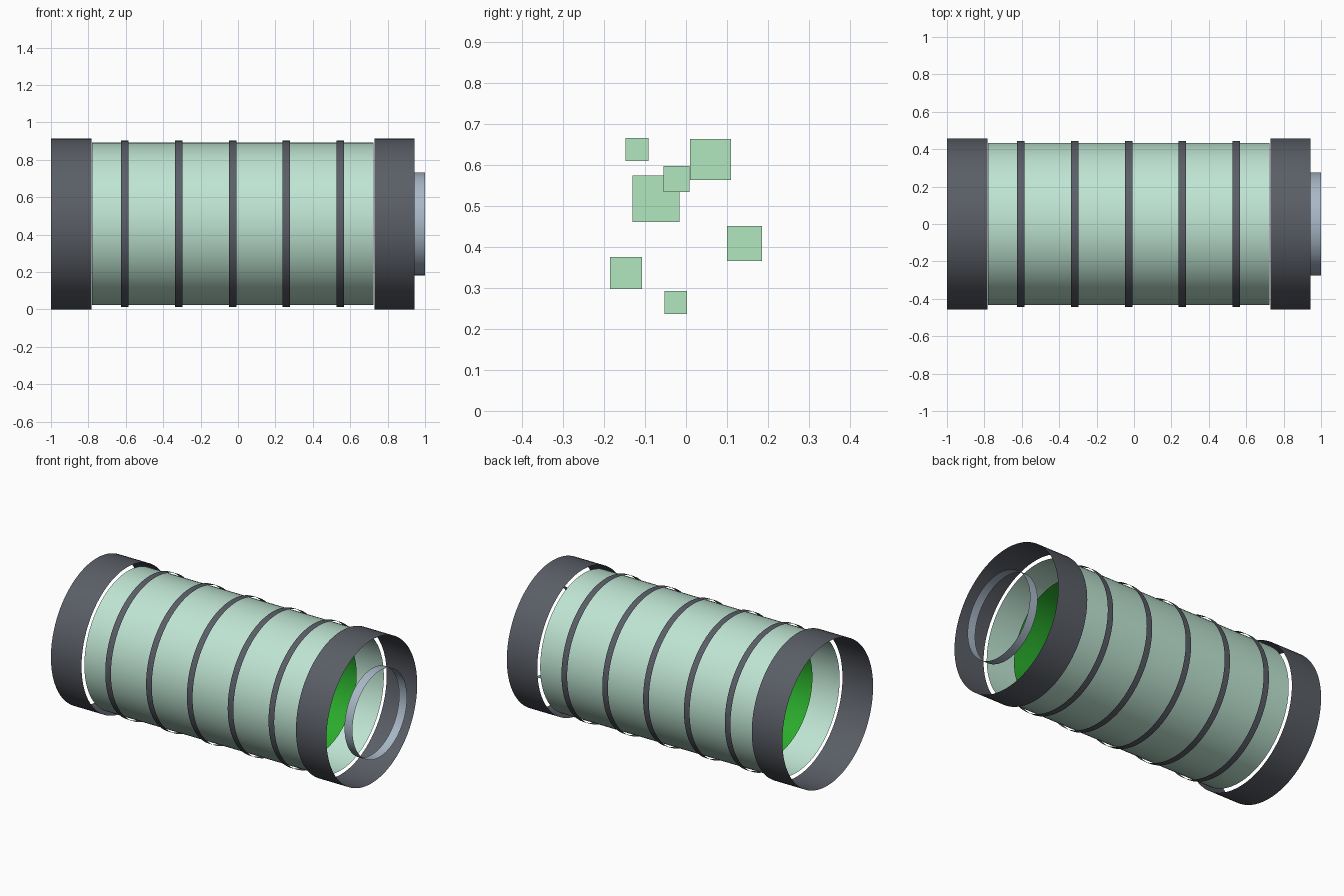
import bpy, bmesh, math
from mathutils import Matrix

if "Cube" in bpy.data.objects:
    bpy.data.objects.remove(bpy.data.objects["Cube"])

AXIS_Z = 0.457   # height of the tank's axis


def srgb(r, g, b):
    f = lambda c: c / 12.92 if c <= 0.04045 else ((c + 0.055) / 1.055) ** 2.4
    return (f(r / 255), f(g / 255), f(b / 255), 1.0)


def material(name, rgb):
    m = bpy.data.materials.new(name)
    m.diffuse_color = srgb(*rgb)
    m.use_nodes = True
    m.node_tree.nodes["Principled BSDF"].inputs["Base Color"].default_value = m.diffuse_color
    return m


glass = material("pale_green_glass", (191, 229, 211))
metal = material("dark_metal", (90, 94, 102))
steel = material("light_steel", (168, 183, 198))
liquid = material("green_liquid", (42, 172, 44))
bubble = material("bubble_green", (178, 231, 192))


def add_object(name, bm, mat):
    me = bpy.data.meshes.new(name)
    bm.to_mesh(me)
    bm.free()
    me.materials.append(mat)
    ob = bpy.data.objects.new(name, me)
    bpy.context.collection.objects.link(ob)
    return ob


def tube(name, x0, x1, radius, mat, sides=96):
    """Open thin cylinder lying along x."""
    bm = bmesh.new()
    place = (Matrix.Translation(((x0 + x1) / 2, 0, AXIS_Z))
             @ Matrix.Rotation(math.pi / 2, 4, 'Y'))
    bmesh.ops.create_cone(bm, cap_ends=False, segments=sides, radius1=radius,
                          radius2=radius, depth=x1 - x0, matrix=place)
    # make the walls face outward
    for f in bm.faces:
        f.smooth = True
        c = f.calc_center_median()
        f.normal_update()
        if f.normal.y * c.y + f.normal.z * (c.z - AXIS_Z) < 0:
            f.normal_flip()
    return add_object(name, bm, mat)


# Main shell and the liquid inside it
tube("glass_shell", -0.78, 0.725, 0.434, glass)
tube("liquid_core", -0.64, 0.585, 0.36, liquid)

# End collars and outlet
tube("left_collar", -1.0, -0.784, 0.457, metal)
tube("right_collar", 0.729, 0.944, 0.457, metal)
tube("outlet_ring", 0.944, 1.0, 0.275, steel)

# Bands around the shell
for i in range(5):
    x = -0.605 + i * 0.288
    tube(f"band_{i + 1}", x - 0.02, x + 0.02, 0.445, metal)

# Square bubbles floating in the liquid: x, y, z, size
bubbles = [
    (-0.45, -0.120, 0.638, 0.056),
    (-0.30, 0.060, 0.614, 0.100),
    (0.06, -0.0235, 0.566, 0.064),
    (-0.10, -0.073, 0.518, 0.114),
    (0.20, 0.143, 0.409, 0.086),
    (-0.20, -0.146, 0.337, 0.078),
    (0.36, -0.025, 0.265, 0.056),
]
for i, (x, y, z, s) in enumerate(bubbles):
    bm = bmesh.new()
    bmesh.ops.create_cube(bm, size=s, matrix=Matrix.Translation((x, y, z)))
    add_object(f"bubble_{i + 1}", bm, bubble)
